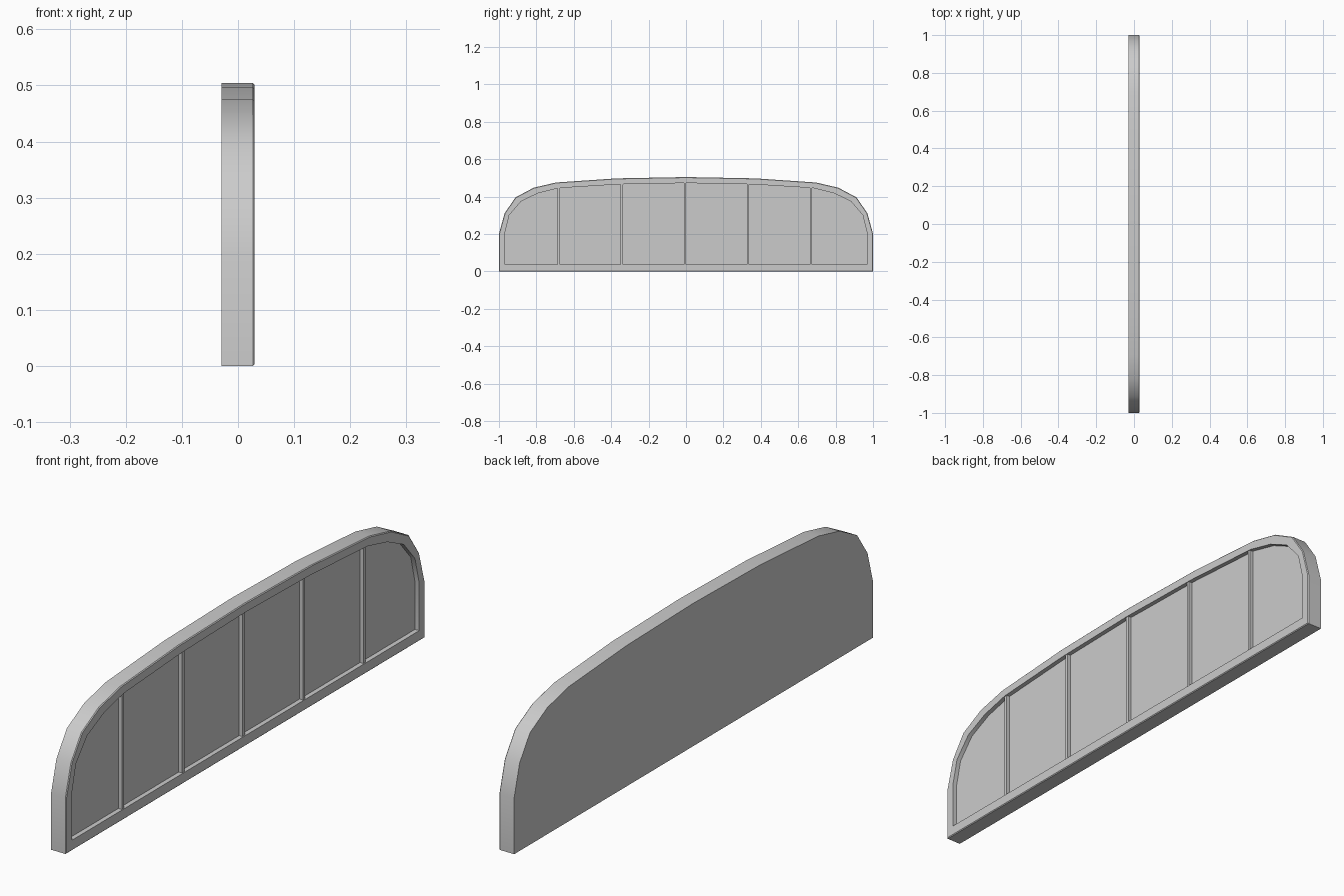
import bpy, bmesh, math

cube = bpy.data.objects.get("Cube")
if cube:
    bpy.data.objects.remove(cube, do_unlink=True)

# Single grey finish
grey = bpy.data.materials.new("plain grey")
grey.use_nodes = True
grey.diffuse_color = (0.6, 0.6, 0.6, 1)
grey.node_tree.nodes["Principled BSDF"].inputs["Base Color"].default_value = (0.6, 0.6, 0.6, 1)

BACK, FRONT, FLOOR = -0.0295, 0.0295, 0.013
CHAMFER = 0.003

# Half profiles (y, z) from the bottom corner up to the crown
OUTER = [(1, 0), (1, 0.2), (0.97, 0.31), (0.912, 0.395), (0.815, 0.447),
         (0.695, 0.475), (0.37, 0.497), (0, 0.504)]
INNER = [(0.968, 0.037), (0.968, 0.205), (0.945, 0.3), (0.882, 0.374), (0.79, 0.418),
         (0.68, 0.445), (0.36, 0.465), (0, 0.472)]


def mirrored(half):
    return half + [(-y, z) for y, z in reversed(half[:-1])]


def finish(bm, name):
    bmesh.ops.recalc_face_normals(bm, faces=bm.faces)
    mesh = bpy.data.meshes.new(name)
    bm.to_mesh(mesh)
    bm.free()
    mesh.materials.append(grey)
    obj = bpy.data.objects.new(name, mesh)
    bpy.context.collection.objects.link(obj)
    return obj


def arch_height(y):
    pts = sorted(mirrored(INNER)[1:-1])
    for (y0, z0), (y1, z1) in zip(pts, pts[1:]):
        if y0 <= y <= y1 and y1 > y0:
            return z0 + (z1 - z0) * (y - y0) / (y1 - y0)


# Arched panel: back, rim, chamfer, raised border and recessed floor
outer, inner = mirrored(OUTER), mirrored(INNER)
eased = [(y * (1 - CHAMFER), 0.25 + (z - 0.25) * (1 - 4 * CHAMFER)) for y, z in outer]
bm = bmesh.new()
rings = [[bm.verts.new((x, y, z)) for y, z in ring] for x, ring in (
    (BACK, outer), (FRONT - CHAMFER, outer), (FRONT, eased), (FRONT, inner), (FLOOR, inner))]
for a, b in zip(rings, rings[1:]):
    for i in range(len(a)):
        j = (i + 1) % len(a)
        bm.faces.new((a[i], a[j], b[j], b[i]))
bm.faces.new(rings[0])
bm.faces.new(rings[-1])
panel = finish(bm, "arched_panel")

# Rounded rim shades smoothly, corners stay sharp
bpy.context.view_layer.objects.active = panel
panel.select_set(True)
bpy.ops.object.shade_smooth_by_angle(angle=math.radians(28))
panel.select_set(False)

# Five upright dividers standing on the recessed floor
HALF = 0.006
for n in range(5):
    y = -0.006 + (n - 2) * 0.337
    bm = bmesh.new()
    bottom, ends = 0.03, []
    for x in (FLOOR - 0.005, FRONT - 0.003):
        ends.append([bm.verts.new((x, py, pz)) for py, pz in (
            (y - HALF, bottom), (y + HALF, bottom),
            (y + HALF, arch_height(y + HALF) + 0.005),
            (y - HALF, arch_height(y - HALF) + 0.005))])
    for i in range(4):
        j = (i + 1) % 4
        bm.faces.new((ends[0][i], ends[0][j], ends[1][j], ends[1][i]))
    for end in ends:
        bm.faces.new(end)
    finish(bm, f"divider_{n + 1}")
